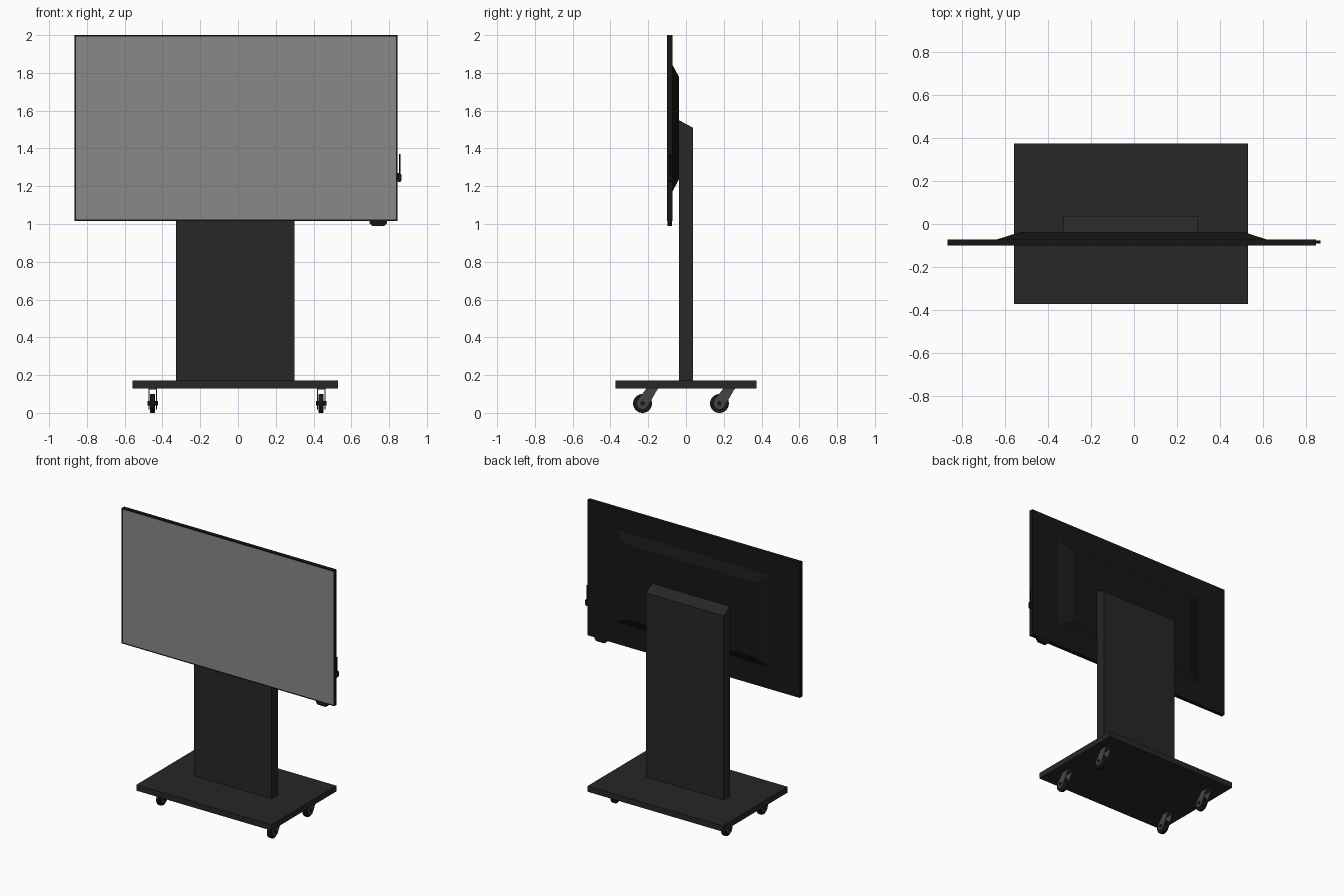
import bpy, bmesh, math
from mathutils import Vector

if "Cube" in bpy.data.objects:
    bpy.data.objects.remove(bpy.data.objects["Cube"])


def material(name, v):
    m = bpy.data.materials.new(name)
    m.diffuse_color = (v, v, v, 1)
    m.use_nodes = True
    m.node_tree.nodes["Principled BSDF"].inputs["Base Color"].default_value = m.diffuse_color
    return m


BLACK = material("black_plastic", 0.008)
DARK = material("dark_metal", 0.02)
FORK = material("fork_metal", 0.06)
GLASS = material("screen_glass", 0.25)


def finish(name, bm, mat):
    bmesh.ops.recalc_face_normals(bm, faces=bm.faces[:])
    me = bpy.data.meshes.new(name)
    bm.to_mesh(me)
    bm.free()
    me.materials.append(mat)
    ob = bpy.data.objects.new(name, me)
    bpy.context.collection.objects.link(ob)
    return ob


def prism(bm, pts, axis, a, b):
    """Extrude a 2D profile along x (points are y,z) or y (points are x,z)."""
    put = (lambda p: (a, p[0], p[1])) if axis == 'x' else (lambda p: (p[0], a, p[1]))
    face = bm.faces.new([bm.verts.new(put(p)) for p in pts])
    geo = bmesh.ops.extrude_face_region(bm, geom=[face])['geom']
    off = Vector((b - a, 0, 0)) if axis == 'x' else Vector((0, b - a, 0))
    bmesh.ops.translate(bm, vec=off, verts=[g for g in geo if isinstance(g, bmesh.types.BMVert)])


def rect(u0, u1, v0, v1):
    return [(u0, v0), (u1, v0), (u1, v1), (u0, v1)]


def circle(u, v, r, n, start=0.0, sweep=2 * math.pi, closed=True):
    k = n if closed else n - 1
    return [(u + r * math.cos(start + sweep * i / k), v + r * math.sin(start + sweep * i / k))
            for i in range(n)]


def part(name, mat, pts, axis, a, b):
    bm = bmesh.new()
    prism(bm, pts, axis, a, b)
    return finish(name, bm, mat)


# Display housing with a shallow recess for the glass
bm = bmesh.new()
prism(bm, rect(-0.866, 0.845, 1.015, 2.0), 'y', -0.10, -0.072)
bm.normal_update()
bmesh.ops.recalc_face_normals(bm, faces=bm.faces[:])
front = min(bm.faces, key=lambda f: f.calc_center_median().y)
bmesh.ops.inset_region(bm, faces=[front], thickness=0.008)
bmesh.ops.translate(bm, vec=(0, 0.003, 0), verts=front.verts[:])
finish("display_housing", bm, BLACK)
part("screen", GLASS, rect(-0.858, 0.837, 1.023, 1.992), 'y', -0.099, -0.094)

# Tapered rear bulge
bm = bmesh.new()
prism(bm, rect(-0.64, 0.62, 1.17, 1.845), 'y', -0.073, -0.038)
for v in bm.verts:
    if v.co.y > -0.05:
        v.co.x = -0.53 if v.co.x < 0 else 0.51
        v.co.z = 1.235 if v.co.z < 1.5 else 1.78
finish("rear_housing", bm, BLACK)

# Sensor pod under the display
part("sensor_pod", BLACK,
     [(0.695, 1.016), (0.695, 1.006), (0.71, 0.99), (0.775, 0.99), (0.79, 1.006), (0.79, 1.016)],
     'y', -0.098, -0.074)

# Stylus and its holder on the right edge
part("stylus_holder", BLACK,
     [(0.843, 1.225), (0.858, 1.222), (0.865, 1.23), (0.865, 1.262), (0.858, 1.27), (0.843, 1.27)],
     'y', -0.09, -0.076)
bm = bmesh.new()
prism(bm, circle(0.856, -0.083, 0.004, 12), 'y', 0, 0.145)
for v in bm.verts:
    v.co = (v.co.x, v.co.z, 1.225 + v.co.y)
finish("stylus", bm, BLACK)

# Column with sloped top, and base plate
part("column", DARK, [(-0.038, 0.165), (0.036, 0.165), (0.036, 1.51), (-0.038, 1.55)],
     'x', -0.328, 0.298)
base = part("base_plate", DARK, rect(-0.372, 0.374, 0.13, 0.172), 'x', -0.558, 0.53)

# Casters: wheel, axle and arched fork, all trailing forwards
for side, x in (("left", -0.452), ("right", 0.44)):
    for end, y in (("front", -0.23), ("back", 0.177)):
        tag = f"{end}_{side}"
        wheel = part(f"wheel_{tag}", BLACK, circle(y, 0.05, 0.05, 32), 'x', x - 0.013, x + 0.013)
        bev = wheel.modifiers.new("rounded_tread", 'BEVEL')
        bev.width, bev.segments = 0.004, 2
        part(f"axle_{tag}", BLACK, circle(y, 0.05, 0.012, 16), 'x', x - 0.028, x + 0.028)
        bm = bmesh.new()
        arm = circle(y, 0.05, 0.032, 12, math.radians(145), math.pi, False)
        arm += [(y + 0.082, 0.131), (y + 0.022, 0.131)]
        for s in (-1, 1):
            prism(bm, arm, 'x', x + s * 0.017, x + s * 0.023)
        prism(bm, rect(y + 0.02, y + 0.082, 0.124, 0.131), 'x', x - 0.018, x + 0.018)
        finish(f"fork_{tag}", bm, FORK)
        for ob in (wheel, bpy.data.objects[f"axle_{tag}"]):
            bpy.ops.object.select_all(action='DESELECT')
            ob.select_set(True)
            bpy.context.view_layer.objects.active = ob
            bpy.ops.object.shade_smooth_by_angle(angle=math.radians(40))
